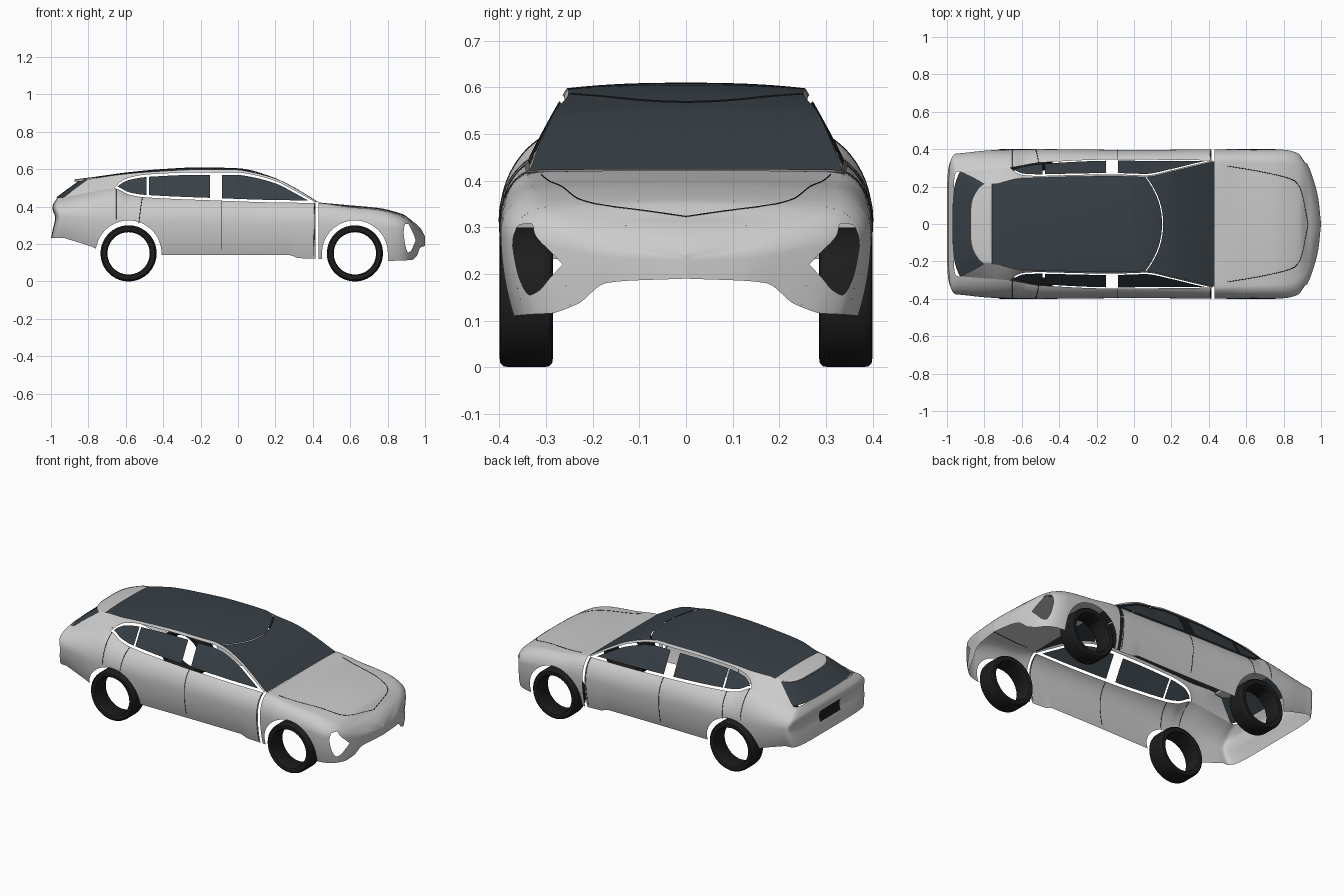
import bpy, bmesh
from math import sin, cos, asin, pi, radians, sqrt

if "Cube" in bpy.data.objects:
    bpy.data.objects.remove(bpy.data.objects["Cube"])

def curve(*p):
    """Smooth monotone curve through (x, value) points."""
    d = [(b[1] - a[1]) / (b[0] - a[0]) for a, b in zip(p, p[1:])]
    m = [d[0]] + [0 if a * b <= 0 else 2 * a * b / (a + b) for a, b in zip(d, d[1:])] + [d[-1]]
    def f(x):
        x = min(max(x, p[0][0]), p[-1][0])
        i = 0
        while i < len(p) - 2 and x > p[i + 1][0]:
            i += 1
        h = p[i + 1][0] - p[i][0]
        t = (x - p[i][0]) / h
        return ((1 + 2 * t) * (1 - t) ** 2 * p[i][1] + t * (1 - t) ** 2 * h * m[i]
                + t * t * (3 - 2 * t) * p[i + 1][1] + t * t * (t - 1) * h * m[i + 1])
    return f

def lin(a, b, n):
    return [a + (b - a) * i / n for i in range(n + 1)]

def mat(name, c):
    m = bpy.data.materials.new(name)
    m.diffuse_color = (*c, 1)
    m.use_nodes = True
    m.node_tree.nodes["Principled BSDF"].inputs["Base Color"].default_value = m.diffuse_color
    return m

GLASS = mat("dark_glass", (0.04, 0.052, 0.062))
RUBBER = mat("rubber", (0.012, 0.012, 0.012))

def build(name, patches, material=None, mirror=True, thick=0):
    """Object from grids of points, mirrored over y, facing outwards."""
    bm = bmesh.new()
    for rows in patches:
        for s in ((1, -1) if mirror else (1,)):
            g = [[bm.verts.new((x, y * s, z)) for x, y, z in r] for r in rows]
            for a, b in zip(g, g[1:]):
                for i in range(len(a) - 1):
                    bm.faces.new((a[i], a[i + 1], b[i + 1], b[i]))
    bmesh.ops.remove_doubles(bm, verts=bm.verts, dist=0.0004)
    bmesh.ops.dissolve_degenerate(bm, edges=bm.edges, dist=0.0001)
    bm.normal_update()
    for f in bm.faces:
        c = f.calc_center_median()
        c.x -= min(max(c.x, -0.7), 0.7)
        c.z -= 0.25
        if f.normal.dot(c) < 0:
            f.normal_flip()
    me = bpy.data.meshes.new(name)
    bm.to_mesh(me)
    bm.free()
    o = bpy.data.objects.new(name, me)
    bpy.context.collection.objects.link(o)
    if material:
        me.materials.append(material)
    bpy.context.view_layer.objects.active = o
    o.select_set(True)
    bpy.ops.object.shade_smooth_by_angle(angle=radians(35))
    o.select_set(False)
    if thick:
        o.modifiers.new("thickness", "SOLIDIFY").thickness = thick
    return o

# Lower body guide curves along x: widest half width, its height, sill, shoulder, bonnet centre
W = curve((-.93, .378), (-.75, .395), (-.5, .4), (0, .396), (.6, .4), (.8, .397), (.86, .385),
          (.9, .36), (.93, .315), (.96, .235), (.985, .14), (1, 0))
ZC = curve((-.93, .35), (-.6, .32), (0, .31), (.6, .3), (.85, .285), (.9, .275), (.96, .25), (1, .225))
BASE = curve((-.93, .232), (-.78, .185), (-.68, .14), (.28, .14), (.32, .125), (.46, .12), (.8, .11),
             (.93, .115), (.955, .135), (.975, .18), (1, .19))
ZB = curve((-.93, .45), (-.8, .475), (-.66, .497), (-.58, .463), (-.5, .45), (-.1, .432), (.2, .422),
           (.43, .419), (.6, .397), (.75, .383), (.85, .358), (.9, .335), (.95, .295), (1, .232))
YB = curve((-.93, .28), (-.8, .29), (-.66, .302), (-.5, .328), (-.1, .345), (.43, .34))
K = curve((.43, .34 / W(.43)), (.8, .82), (.9, .8), (1, .7))
H = curve((.43, .422), (.6, .407), (.75, .393), (.85, .37), (.89, .355), (.93, .323), (.955, .305),
          (.98, .278), (1, .24))
TM = curve((-.9, 1.1), (.3, 1.15), (.5, 1.42), (1, 1.42))
WHEELS, AR = (-.585, .625), .176

def body(x, q):
    """q -1..0 lower wall, 0..1 shoulder, 1..2 bonnet."""
    w, c, b, t, T = W(x), ZC(x), BASE(x), ZB(x), TM(x)
    yb = YB(x) if x <= .43 else w * K(x)
    if q <= 0:
        return (x, w * (1 - .07 * q * q), c + (c - b) * q)
    if q <= 1:
        return (x, yb + (w - yb) * (cos(q * T) - cos(T)) / (1 - cos(T)), c + (t - c) * sin(q * T) / sin(T))
    v = 2 - q
    return (x, yb * v, t + (H(x) - t) * (1 - v * v))

def q_of(x, z):
    c, T = ZC(x), TM(x)
    if z <= c:
        return max(-1, (z - c) / (c - BASE(x)))
    return asin(min(1, (z - c) / (ZB(x) - c)) * sin(T)) / T

def low(x):
    """Lower edge: sill or wheel arch."""
    z = BASE(x)
    for wx in WHEELS:
        if abs(x - wx) < AR:
            z = max(z, .15 + sqrt(AR * AR - (x - wx) ** 2))
    return q_of(x, z)

def strip(xs, lo, hi, n, f=body):
    return [[f(x, q) for q in lin(lo(x), hi(x), n)] for x in xs]

def columns(a, b, n):
    arch = [wx + AR * cos(pi * i / 28) for wx in WHEELS for i in range(29)]
    edge = [wx + s * (AR + .001) for wx in WHEELS for s in (-1, 1)]
    return sorted(x for x in set(lin(a, b, n) + arch + edge) if a <= x <= b)

# Body shell: sides, bonnet, nose with corner openings, tail
HL = curve((.885, .26), (.895, .19), (.91, .155), (.925, .165), (.94, .195), (.95, .22))
HH = curve((.885, .26), (.892, .305), (.908, .308), (.925, .28), (.94, .25), (.95, .22))
hole = lin(.885, .95, 26)
parts = [strip(columns(-.93, .43, 90), low, lambda x: 1, 24),
         strip(columns(.43, .885, 30), low, lambda x: 2, 44),
         strip(hole, lambda x: -1, lambda x: q_of(x, HL(x)), 12),
         strip(hole, lambda x: q_of(x, HH(x)), lambda x: 2, 32),
         strip([1 - .05 * (1 - k / 24) ** 2 for k in range(25)], lambda x: -1, lambda x: 2, 44)]
XR = curve((.232, -1), (.28, -.99), (.34, -.978), (.395, -.993), (.45, -.965))
tail = []
for q in lin(-1, 1, 24):
    x, y, z = body(-.93, q)
    tail.append([(x - (x - XR(z)) * cos(a) ** .4 if a < 1.57 else x, y * sin(a) ** .4, z)
                 for a in [pi / 2 * (i / 28) ** 1.6 for i in range(29)]])
build("body_shell", parts + [tail])

# Greenhouse guides: roof edge, roof centre, top of window opening
YR = curve((-.93, .215), (-.76, .215), (-.6, .245), (-.1, .256), (.06, .252), (.2, .28), (.3, .304), (.43, .335))
ZR = curve((-.93, .522), (-.88, .532), (-.76, .552), (-.66, .568), (-.48, .585), (-.2, .598), (0, .597),
           (.06, .587), (.2, .55), (.3, .501), (.43, .422))
RC = curve((-.88, .545), (-.76, .56), (-.6, .582), (-.4, .601), (-.2, .61), (0, .605), (.1, .587),
           (.15, .57), (.2, .552), (.3, .503), (.43, .424))
GT = curve((-.66, .5), (-.63, .532), (-.58, .556), (-.48, .572), (-.2, .583), (0, .582), (.06, .574),
           (.2, .537), (.3, .487), (.42, .42))

def side(x, z):
    """Point on the sloping cabin side at height z."""
    t = (z - ZB(x)) / max(.002, ZR(x) - ZB(x))
    return (x, YB(x) + (YR(x) - YB(x)) * t + .008 * t * (1 - t), z)

def roof(x, u):
    return (x, YR(x) * u, ZR(x) + (RC(x) - ZR(x)) * (1 - abs(u) ** 2.5))

# Roof rails with pillars, and rear quarters
rail = strip(lin(-.66, .42, 80), GT, ZR, 4, side)
def rear_x(s):
    return -.93 + .13 * s
quarter = []
for s in lin(0, 1, 10):
    quarter.append([side(x, ZB(x) + (ZR(x) - ZB(x)) * s) for x in lin(rear_x(s), -.66, 16)])
build("roof_rails_and_quarters", [rail, quarter])

# Side windows, set in open gaps
def wlo(x):
    return min(ZB(x) + .013, (ZB(x) + GT(x)) / 2)
def whi(x):
    return max(GT(x) - .013, wlo(x))
for name, a, b in (("quarter_windows", -.645, -.488), ("rear_door_windows", -.477, -.15),
                   ("front_door_windows", -.085, .39)):
    build(name, [strip(lin(a, b, 30), wlo, whi, 4, side)], GLASS)

# Roof glass, windscreen, spoiler
us = lin(-1, 1, 32)
def front(u):
    return .06 + .09 * (1 - u * u)
build("roof_glass", [[[roof(x, u) for x in lin(-.76, front(u), 40)] for u in us]], GLASS, False)
build("windscreen", [[[roof(x, u) for x in lin(front(u) + .006, .43, 24)] for u in us]], GLASS, False)
build("rear_spoiler", [[[roof(x, u) for x in lin(-.80 - .075 * (1 - u ** 4), -.76, 8)] for u in us]],
      None, False, .01)

# Wrap-round rear window
rw = []
for s in lin(0, 1, 10):
    x = rear_x(s)
    _, y, z = side(x, ZB(x) + (ZR(x) - ZB(x)) * s)
    rw.append([(x - .04 * (1 - u ** 4), y * u, z) for u in us])
build("rear_window", [rw], GLASS, False)

# Rear number plate panel
build("rear_plate_panel", [[[(XR(z) - .003, y, z) for y in lin(-.1, .1, 6)] for z in lin(.3, .37, 6)]],
      RUBBER, False)

# Tyres: one ring profile turned about each axle
prof = [(.113, .388), (.118, .396), (.128, .4), (.141, .398), (.148, .391), (.15, .38), (.15, .305),
        (.148, .294), (.141, .287), (.128, .285), (.118, .289), (.113, .297), (.113, .388)]
for wx, name in zip(WHEELS, ("rear_tyres", "front_tyres")):
    ring = [[(wx + r * cos(a), y, .15 + r * sin(a)) for r, y in prof] for a in lin(0, 2 * pi, 64)]
    o = build(name, [ring], RUBBER)
    bm = bmesh.new()
    bm.from_mesh(o.data)
    bmesh.ops.recalc_face_normals(bm, faces=bm.faces)
    bm.to_mesh(o.data)
    bm.free()

# Door and bonnet seams as thin dark lines
def seam(name, pts):
    cu = bpy.data.curves.new(name, "CURVE")
    cu.dimensions = "3D"
    cu.bevel_depth = .0016
    cu.bevel_resolution = 0
    for s in (1, -1):
        sp = cu.splines.new("POLY")
        sp.points.add(len(pts) - 1)
        for p, (x, y, z) in zip(sp.points, pts):
            p.co = (x, y * s, z, 1)
    cu.materials.append(RUBBER)
    bpy.context.collection.objects.link(bpy.data.objects.new(name, cu))

for name, xa, xb, z0 in (("middle_door_seam", -.09, -.09, .17), ("rear_door_seam", -.53, -.51, .31),
                         ("front_door_seam", .405, .41, .14), ("tail_seam", -.65, -.65, .33)):
    seam(name, [body(xa + (xb - xa) * t, q_of(xb, z0) * (1 - t) + t) for t in lin(0, 1, 20)])
bonnet_y = curve((.5, .31), (.7, .275), (.85, .235), (.89, .19), (.93, 0))
seam("bonnet_seam", [body(x, 2 - min(1, bonnet_y(x) / (W(x) * K(x)))) for x in lin(.5, .93, 30)])
